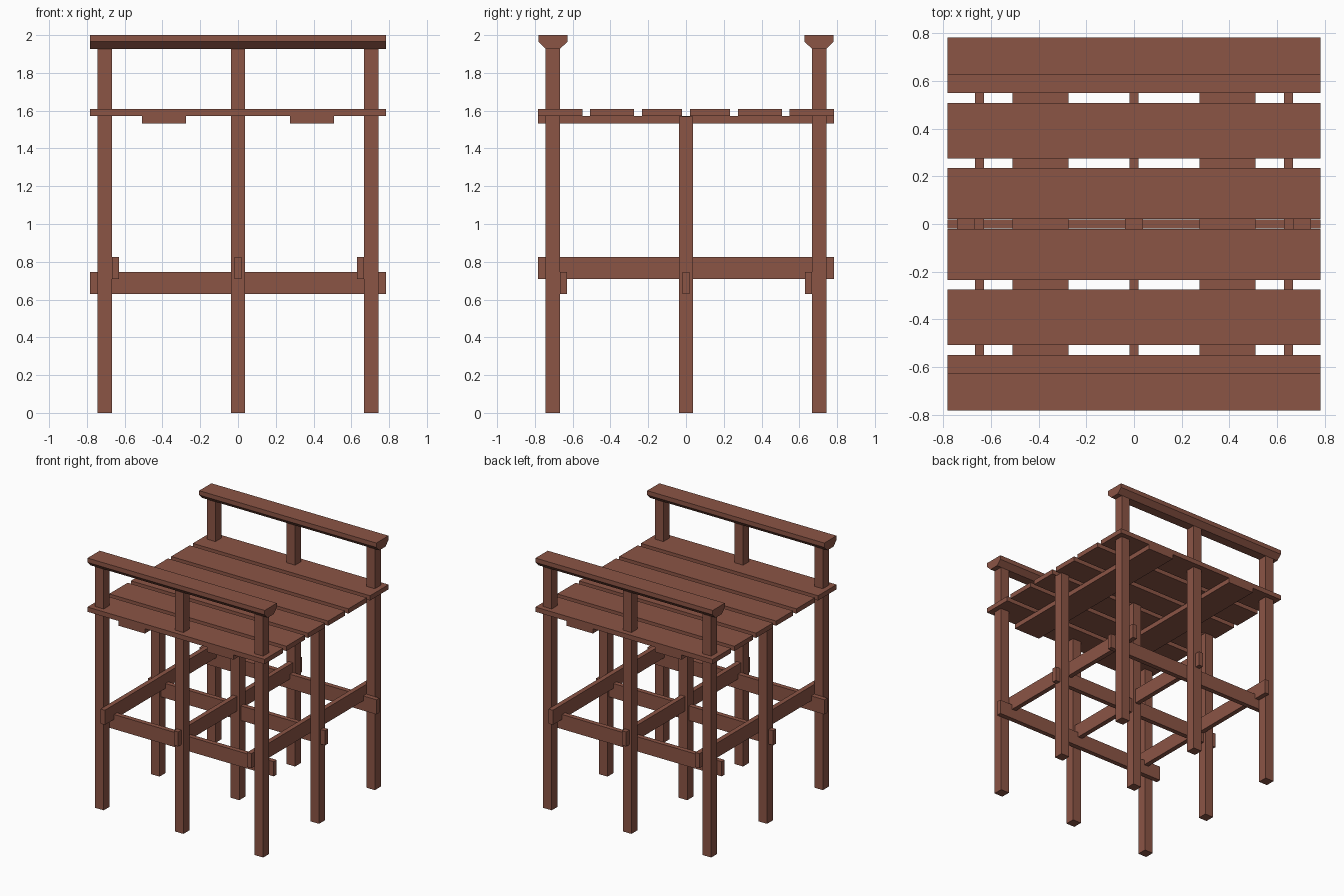
import bpy, bmesh

if "Cube" in bpy.data.objects:
    bpy.data.objects.remove(bpy.data.objects["Cube"])

wood = bpy.data.materials.new("brown_wood")
wood.diffuse_color = (0.26, 0.09, 0.06, 1)
wood.use_nodes = True
wood.node_tree.nodes["Principled BSDF"].inputs["Base Color"].default_value = wood.diffuse_color


def finish(name, bm):
    bmesh.ops.recalc_face_normals(bm, faces=bm.faces)
    mesh = bpy.data.meshes.new(name)
    bm.to_mesh(mesh)
    bm.free()
    mesh.materials.append(wood)
    obj = bpy.data.objects.new(name, mesh)
    bpy.context.collection.objects.link(obj)
    return obj


def box(name, x, y, z):
    """Box from (min, max) ranges on each axis."""
    bm = bmesh.new()
    bmesh.ops.create_cube(bm, size=1)
    for v in bm.verts:
        v.co = [r[0] if c < 0 else r[1] for c, r in zip(v.co, (x, y, z))]
    return finish(name, bm)


def around(c, width):
    return (c - width / 2, c + width / 2)


HALF = 0.783          # half length of the long timbers
FULL = (-HALF, HALF)
POST = 0.705          # post spacing
BRACE = 0.648         # outer brace offset, on the inner post faces

# Nine posts; front and back rows carry on up to the rails
for row, y in (("front", -POST), ("middle", 0), ("back", POST)):
    top = 1.57 if y == 0 else 1.927
    for side, x in (("left", -POST), ("centre", 0), ("right", POST)):
        box(f"{row}_{side}_post", around(x, 0.076), around(y, 0.076), (0, top))

# Crossing braces at mid height
for i, c in enumerate((-BRACE, 0, BRACE), 1):
    box(f"lengthwise_brace_{i}", FULL, around(c, 0.038), (0.63, 0.747))
    box(f"crosswise_brace_{i}", around(c, 0.038), FULL, (0.708, 0.825))

# Flat joists under the deck
for side, x in (("left", -0.392), ("right", 0.392)):
    box(f"{side}_joist", around(x, 0.234), FULL, (1.533, 1.571))

# Six deck planks: inner pair slightly narrower
for side, s in (("front", -1), ("back", 1)):
    for i, (a, b) in enumerate(((0.02, 0.234), (0.275, 0.508), (0.549, HALF)), 1):
        box(f"{side}_plank_{i}", FULL, sorted((s * a, s * b)), (1.571, 1.609))

# Handrails with chamfered undersides
profile = [(-0.038, 1.927), (0.038, 1.927), (0.077, 1.965),
           (0.077, 2.0), (-0.077, 2.0), (-0.077, 1.965)]
for side, s in (("front", -1), ("back", 1)):
    bm = bmesh.new()
    face = bm.faces.new([bm.verts.new((-HALF, s * POST + y, z)) for y, z in profile])
    ext = bmesh.ops.extrude_face_region(bm, geom=[face], use_keep_orig=True)
    verts = [g for g in ext["geom"] if isinstance(g, bmesh.types.BMVert)]
    bmesh.ops.translate(bm, verts=verts, vec=(2 * HALF, 0, 0))
    finish(f"{side}_handrail", bm)
